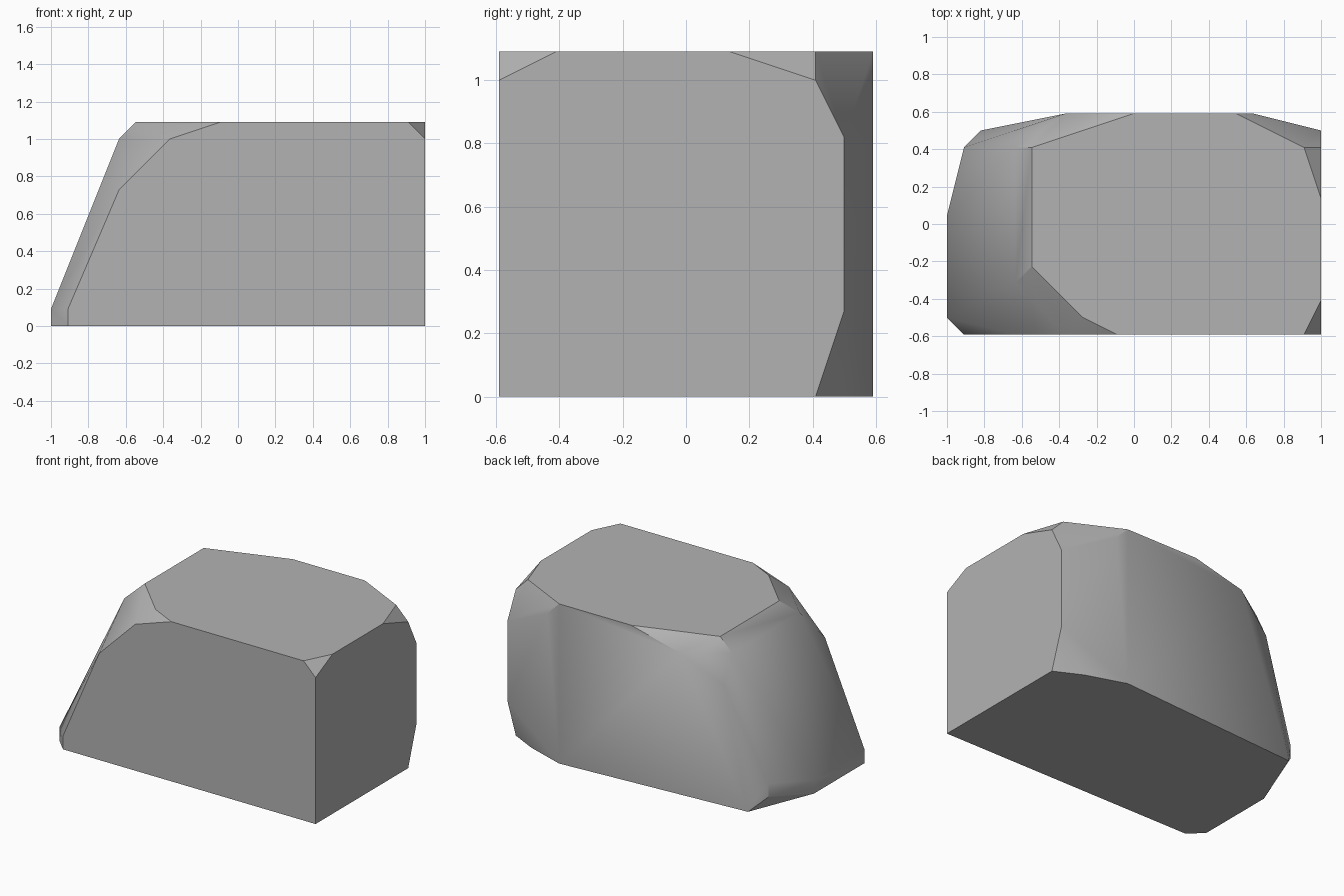
import bpy
import bmesh
import math
from mathutils import Vector

default_cube = bpy.data.objects.get("Cube")
if default_cube:
    bpy.data.objects.remove(default_cube, do_unlink=True)

# Outlines are laid out on a regular grid of cells
WIDTH, DEPTH, HEIGHT = 22, 13, 12
CELL = 2 / WIDTH


def place(x, y, z):
    """Turn grid coordinates into a position centred on the ground."""
    return Vector((x - WIDTH / 2, y - DEPTH / 2, z)) * CELL


def make_material(name, color):
    material = bpy.data.materials.new(name)
    material.use_nodes = True
    material.diffuse_color = color
    material.node_tree.nodes["Principled BSDF"].inputs["Base Color"].default_value = color
    return material


# Flat facets: front (x, z), right (y, z), top (x, y), base (x, y)
front_outline = [(1, 0), (1, 1), (4, 8), (7, 11), (10, 12), (21, 12), (22, 11), (22, 0)]
right_outline = [(0, 0), (0, 11), (2, 12), (8, 12), (11, 11), (12, 9), (12, 3), (11, 0)]
top_outline = [(5, 11), (5, 4), (8, 1), (10, 0), (21, 0), (22, 2), (22, 8), (21, 11), (17, 13), (11, 13)]
base_outline = [(1, 0), (0, 1), (0, 7), (2, 12), (17, 13), (20, 12), (22, 11), (22, 0)]

# Worn corners between the facets: low foot on the slope, then the shoulders
foot_corners = [(0, 1, 1), (0, 7, 1), (1, 11, 1), (1, 11, 2)]
shoulder_corners = [(4, 3, 11), (4, 11, 11), (4, 12, 9), (7, 13, 11), (18, 13, 11)]

corners = set(foot_corners + shoulder_corners)
corners.update((x, 0, z) for x, z in front_outline)
corners.update((WIDTH, y, z) for y, z in right_outline)
corners.update((x, y, HEIGHT) for x, y in top_outline)
corners.update((x, y, 0) for x, y in base_outline)

# Wrap the facets into one solid boulder and merge coplanar triangles
bm = bmesh.new()
for corner in sorted(corners):
    bm.verts.new(place(*corner))
hull = bmesh.ops.convex_hull(bm, input=bm.verts[:])
unused = {v for v in hull["geom_interior"] + hull["geom_unused"]
          if isinstance(v, bmesh.types.BMVert)}
bmesh.ops.delete(bm, geom=list(unused), context="VERTS")
bmesh.ops.dissolve_limit(bm, angle_limit=math.radians(0.5), verts=bm.verts[:], edges=bm.edges[:])
bmesh.ops.recalc_face_normals(bm, faces=bm.faces[:])

mesh = bpy.data.meshes.new("boulder")
bm.to_mesh(mesh)
bm.free()
mesh.materials.append(make_material("stone grey", (0.45, 0.45, 0.45, 1)))

boulder = bpy.data.objects.new("boulder", mesh)
bpy.context.collection.objects.link(boulder)
bpy.context.view_layer.objects.active = boulder
boulder.select_set(True)
bpy.ops.object.shade_smooth_by_angle(angle=math.radians(30))
